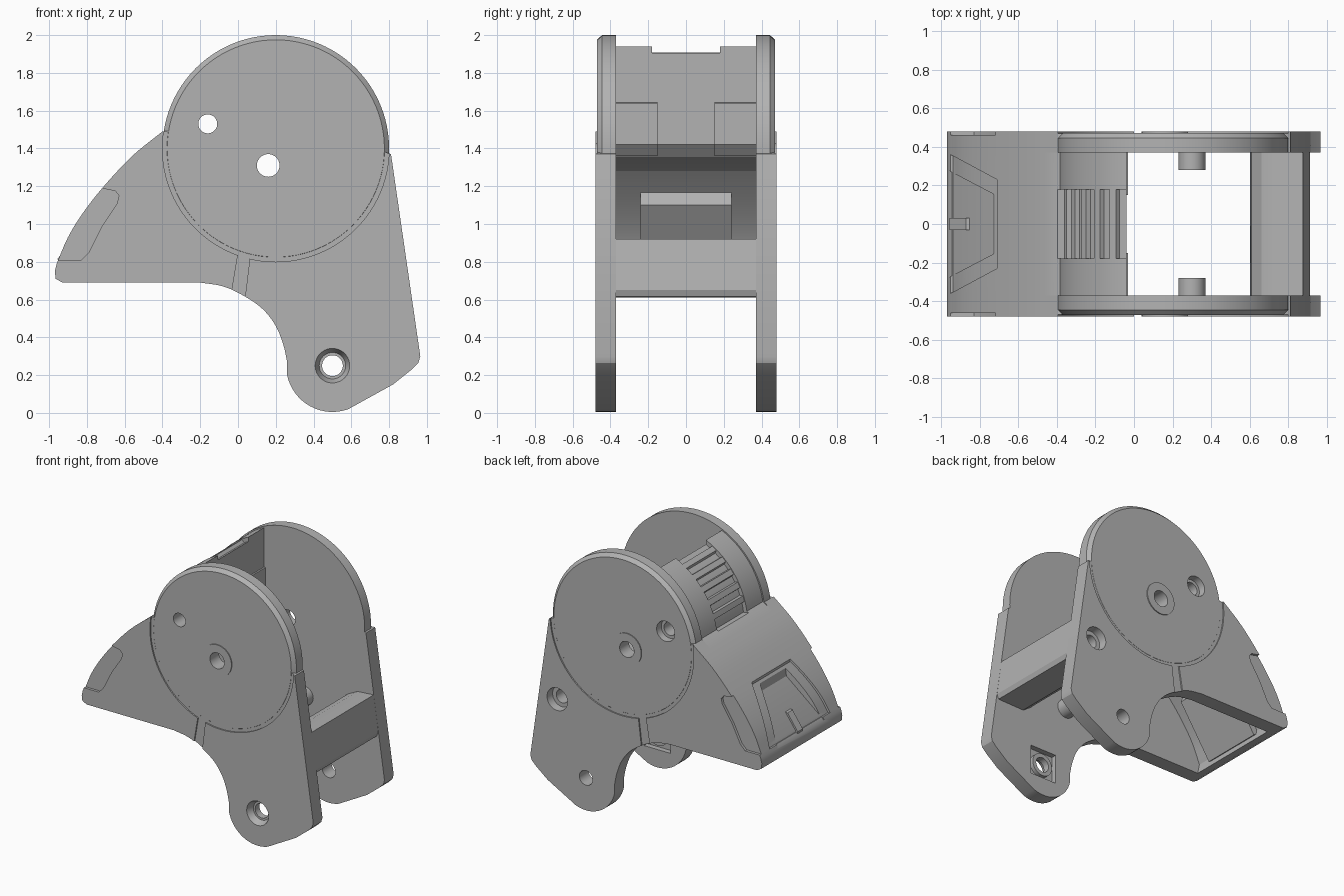
import bpy, bmesh
from math import cos, sin, radians, pi
from mathutils import Vector

if "Cube" in bpy.data.objects:
    bpy.data.objects.remove(bpy.data.objects["Cube"])

GREY = bpy.data.materials.new("plain grey")
GREY.use_nodes = True
GREY.diffuse_color = (0.45, 0.45, 0.45, 1)
GREY.node_tree.nodes["Principled BSDF"].inputs["Base Color"].default_value = GREY.diffuse_color


def loft(name, sections, axis="y"):
    """Closed solid through equal-length outlines placed along one axis."""
    bm = bmesh.new()
    rings = []
    for h, pts in sections:
        rings.append([bm.verts.new((a, h, b) if axis == "y" else (a, b, h)) for a, b in pts])
    n = len(rings[0])
    for lo, hi in zip(rings, rings[1:]):
        for i in range(n):
            j = (i + 1) % n
            bm.faces.new((lo[i], lo[j], hi[j], hi[i]))
    bm.faces.new(rings[0])
    bm.faces.new(rings[-1])
    bmesh.ops.recalc_face_normals(bm, faces=bm.faces)
    me = bpy.data.meshes.new(name)
    bm.to_mesh(me)
    bm.free()
    me.materials.append(GREY)
    ob = bpy.data.objects.new(name, me)
    bpy.context.collection.objects.link(ob)
    return ob


def prism(name, pts, h0, h1, axis="y"):
    return loft(name, [(h0, pts), (h1, pts)], axis)


def arc(cx, cz, r, a0, a1, n):
    return [(cx + r * cos(radians(a0 + (a1 - a0) * i / n)),
             cz + r * sin(radians(a0 + (a1 - a0) * i / n))) for i in range(n + 1)]


def circle(x, z, r, n=48):
    return arc(x, z, r, 0, 360, n)[:-1]


def rect(x0, x1, z0, z1):
    return [(x0, z0), (x1, z0), (x1, z1), (x0, z1)]


def spline(pts, steps=5):
    """Smooth curve through the given points."""
    p = [Vector(q) for q in pts]
    p = [2 * p[0] - p[1]] + p + [2 * p[-1] - p[-2]]
    out = []
    for a, b, c, d in zip(p, p[1:], p[2:], p[3:]):
        for k in range(steps):
            t = k / steps
            q = 0.5 * (2 * b + (c - a) * t + (2 * a - 5 * b + 4 * c - d) * t * t
                       + (3 * b - a - 3 * c + d) * t ** 3)
            out.append(tuple(q))
    return out + [tuple(p[-2])]


def offset(pts, d):
    out = []
    for i, q in enumerate(pts):
        t = Vector(pts[min(i + 1, len(pts) - 1)]) - Vector(pts[max(i - 1, 0)])
        t.normalize()
        out.append((q[0] + t.y * d, q[1] - t.x * d))
    return out


def combine(ob, other, op="DIFFERENCE"):
    """Apply a boolean and discard the second solid."""
    mod = ob.modifiers.new("bool", "BOOLEAN")
    mod.operation, mod.solver, mod.object = op, "EXACT", other
    other.hide_render = True
    deps = bpy.context.evaluated_depsgraph_get()
    me = bpy.data.meshes.new_from_object(ob.evaluated_get(deps))
    ob.modifiers.clear()
    ob.data = me
    bpy.data.objects.remove(other)


# Shared outlines
CX, CZ, R = 0.2, 1.4, 0.6
toe = spline([(-0.96, 0.79), (-0.9, 0.93), (-0.82, 1.06), (-0.71, 1.2), (-0.56, 1.36), (-0.4, 1.49)])
tip = [(-0.97, 0.75), (-0.965, 0.71), (-0.93, 0.69)]
instep = spline([(-0.2, 0.69), (-0.08, 0.67), (0.03, 0.62), (0.13, 0.55), (0.2, 0.46), (0.24, 0.36), (0.26, 0.27)])
plate = (toe[::-1] + tip + instep + arc(0.5, 0.25, 0.245, 192, 290, 16)
         + [(0.82, 0.15), (0.92, 0.23), (0.955, 0.265), (0.965, 0.3), (0.81, 1.37), (0.78, 1.38), (-0.3, 1.5)])
corner = [(-0.75, 1.2), (-0.7, 1.185), (-0.65, 1.175), (-0.63, 1.15), (-0.64, 1.11), (-0.72, 0.99),
          (-0.79, 0.85), (-0.83, 0.81), (-1.1, 0.81), (-1.1, 1.2)]
channel = [(0.0, 0.84), (-0.04, 0.6), (0.03, 0.55), (0.065, 0.84)]


def side_plate(name, s):
    """Side plate with a chamfered disc; s is -1 at the front, 1 at the back."""
    ob = prism(name, plate, s * 0.37, s * 0.48)
    combine(ob, prism("cut", circle(CX, CZ, R, 96), s * 0.47, s * 0.6))
    combine(ob, prism("cut", channel, s * 0.47, s * 0.6))
    combine(ob, prism("cut", corner, s * 0.46, s * 0.6))
    disc = [(0.37, R), (0.445, R), (0.471, 0.575)]
    combine(ob, loft("disc", [(s * y, circle(CX, CZ, r, 96)) for y, r in disc]), "UNION")
    combine(ob, prism("boss", circle(0.16, 1.31, 0.12), s * 0.42, s * 0.478), "UNION")
    for x, z, r in ((0.16, 1.31, 0.06), (-0.16, 1.53, 0.05), (0.5, 0.25, 0.055)):
        combine(ob, prism("cut", circle(x, z, r), s * 0.3, s * 0.6))
    return ob


front_plate = side_plate("front_side_plate", -1)
combine(front_plate, loft("cut", [(-0.5, circle(0.5, 0.25, 0.1)), (-0.43, circle(0.5, 0.25, 0.07))]))
# Square nut pocket on the inner face, with its collar
combine(front_plate, prism("cut", rect(0.39, 0.61, 0.14, 0.36), -0.41, -0.3))
collar = prism("nut_collar", circle(0.5, 0.25, 0.085), -0.43, -0.38)
combine(collar, prism("cut", circle(0.5, 0.25, 0.055), -0.6, -0.3))

back_plate = side_plate("back_side_plate", 1)
for x, z, r in ((-0.16, 1.53, 0.085), (0.74, 0.78, 0.095)):
    combine(back_plate, loft("cut", [(0.6, circle(x, z, r)), (0.42, circle(x, z, r * 0.85))]))
combine(back_plate, prism("cut", circle(0.74, 0.78, 0.05), 0.3, 0.6))

# Hollow toe cover joined to the drum wall
inner = [p for p in offset(toe, 0.07) if p[1] < 1.3]
shell = (arc(CX, CZ, 0.59, 114, 171, 20) + toe[::-1][1:] + tip + [(-0.88, 0.69)] + inner
         + [(-0.3, 1.36), (-0.1, 1.35), (-0.04, 1.42)])
cover = prism("toe_cover", shell, -0.375, 0.375)
combine(cover, prism("cut", circle(-0.16, 1.53, 0.05), -0.6, 0.6))

# Shallow tapered band, then the deeper flat-floored recess
band = prism("cut", offset(toe, -0.06) + offset(toe, 0.012)[::-1], -0.5, 0.5)
combine(band, prism("plan", [(-1.1, -0.37), (-0.97, -0.37), (-0.71, -0.23),
                             (-0.71, 0.23), (-0.97, 0.37), (-1.1, 0.37)], 0.81, 2, "z"), "INTERSECT")
combine(cover, band)
recess = prism("cut", [(-1.1, 0.593), (-0.73, 1.106), (-0.71, 1.3), (-1.1, 1.3)], -0.5, 0.5)
combine(recess, prism("plan", [(-1.1, -0.35), (-0.7, -0.14), (-0.7, 0.14), (-1.1, 0.35)], 0, 2, "z"), "INTERSECT")
combine(cover, recess)
prism("recess_backing", [(-0.949, 0.768), (-0.704, 1.108), (-0.66, 1.2), (-0.62, 1.1), (-0.87, 0.72)], -0.24, 0.24)
prism("recess_bar", [(-0.95, 0.79), (-0.955, 0.815), (-0.87, 0.935), (-0.84, 0.94)], -0.03, 0.03)

# Ribbed grip sunk into the drum
grip = arc(CX, CZ, 0.7, 108, 172, 20) + arc(CX, CZ, 0.56, 172, 108, 20)
combine(cover, prism("cut", grip, -0.18, 0.18))
for i in range(5):
    a = 162 - 10 * i
    rib = arc(CX, CZ, 0.55, a - 3, a + 3, 2) + arc(CX, CZ, 0.585, a + 2, a - 2, 2)
    prism(f"grip_rib_{i + 1}", rib, -0.18, 0.18)

# Stop blocks on the drum wall, rear cross beam and inner pegs
beam = [(0.875, 0.92), (0.913, 0.65), (0.9, 0.615), (0.68, 0.61), (0.62, 0.65), (0.6, 0.72),
        (0.61, 0.8), (0.66, 0.87), (0.74, 0.91)]
beam_ob = prism("cross_beam", beam, -0.372, 0.372)
combine(beam_ob, prism("cut", circle(0.74, 0.78, 0.05), 0.2, 0.6))
for side, s in (("front", -1), ("back", 1)):
    prism(side + "_stop_block", [(-0.08, 1.36), (-0.03, 1.42), (-0.03, 1.64), (-0.08, 1.65)], s * 0.15, s * 0.372)
    prism(side + "_peg", circle(0.3, 0.76, 0.07, 32), s * 0.28, s * 0.38)

# Smooth curves, sharp edges
bpy.ops.object.select_all(action="DESELECT")
for ob in bpy.context.collection.objects:
    if ob.type == "MESH":
        ob.select_set(True)
        bpy.context.view_layer.objects.active = ob
bpy.ops.object.shade_smooth_by_angle(angle=radians(25))
